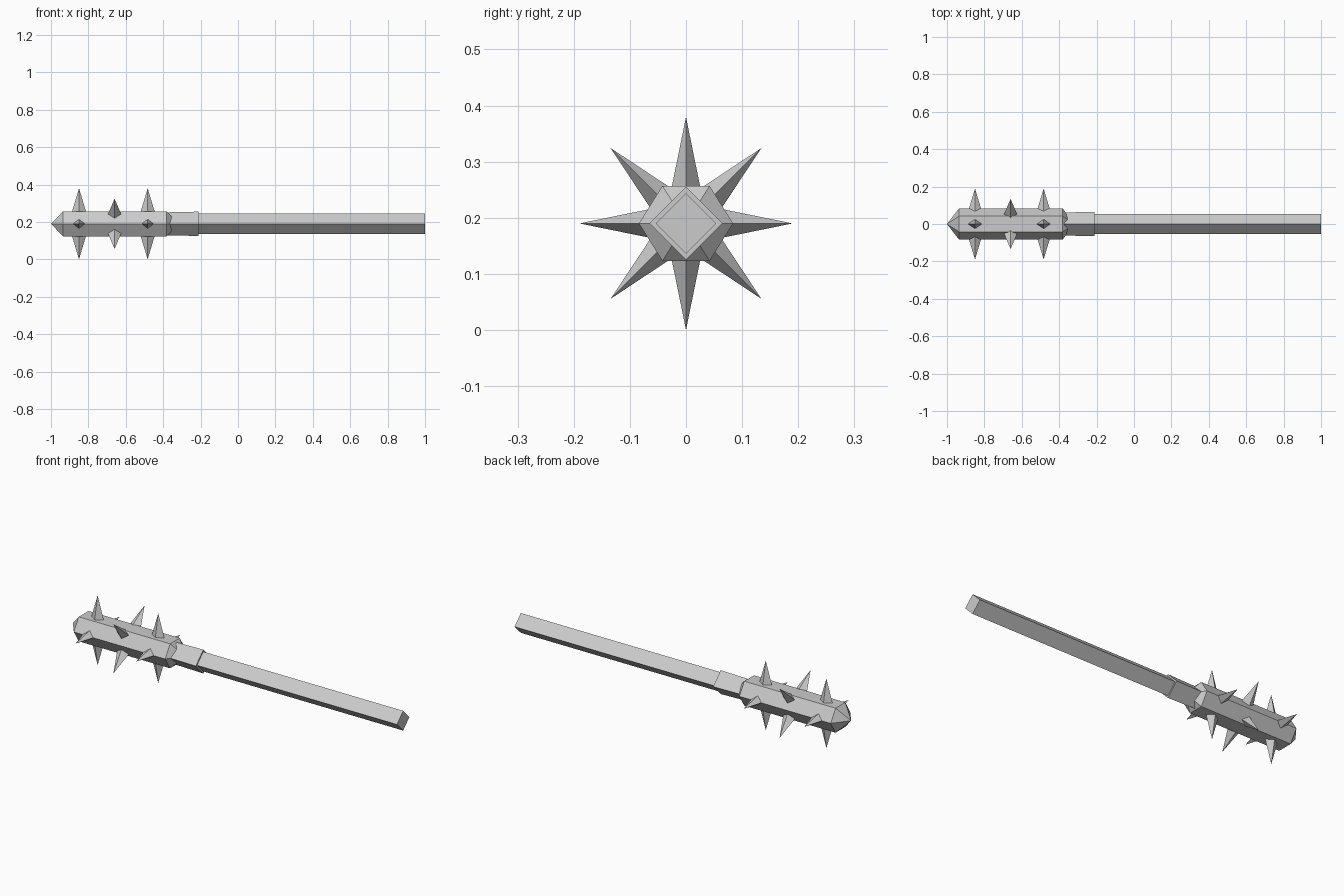
import bpy, bmesh
from math import pi, cos, sin
from mathutils import Matrix, Vector

cube = bpy.data.objects.get("Cube")
if cube:
    bpy.data.objects.remove(cube, do_unlink=True)

AXIS_Z = 0.19

grey = bpy.data.materials.new("steel_grey")
grey.use_nodes = True
grey.diffuse_color = (0.6, 0.6, 0.6, 1)
grey.node_tree.nodes["Principled BSDF"].inputs["Base Color"].default_value = (0.6, 0.6, 0.6, 1)


def finish(name, bm):
    """Turn a bmesh into a flat-shaded object on the weapon's axis."""
    bmesh.ops.recalc_face_normals(bm, faces=bm.faces)
    mesh = bpy.data.meshes.new(name)
    bm.to_mesh(mesh)
    bm.free()
    mesh.materials.append(grey)
    obj = bpy.data.objects.new(name, mesh)
    obj.location.z = AXIS_Z
    bpy.context.collection.objects.link(obj)
    return obj


def bar(name, sides, stations, z_scale=1.0):
    """Loft a polygon along x; each station is (x, radius), radius 0 is a point."""
    bm = bmesh.new()
    rings = []
    for x, r in stations:
        angles = [2 * pi * i / sides for i in range(sides)] if r else [0]
        rings.append([bm.verts.new((x, r * cos(a), r * sin(a) * z_scale)) for a in angles])
    for a, b in zip(rings, rings[1:]):
        for i in range(sides):
            quad = [a[i % len(a)], a[(i + 1) % len(a)], b[(i + 1) % len(b)], b[i % len(b)]]
            bm.faces.new(list(dict.fromkeys(quad)))
    for ring in (rings[0], rings[-1]):
        if len(ring) > 1:
            bm.faces.new(ring)
    return finish(name, bm)


def spike(name, x, angle):
    """Four-sided spike, longer along x, pointing outwards from the axis."""
    inner, tip = 0.04, 0.19
    bm = bmesh.new()
    bmesh.ops.create_cone(bm, cap_ends=True, segments=4, radius1=1, radius2=0,
                          depth=tip - inner)
    # Put the base corners on the x and y axes before stretching
    corner = max((v for v in bm.verts if v.co.z < 0), key=lambda v: v.co.x + 0.01 * v.co.y)
    turn = Vector((corner.co.x, corner.co.y)).angle_signed(Vector((1, 0)))
    bm.transform(Matrix.Rotation(-turn, 4, "Z"))
    bm.transform(Matrix.Diagonal((0.045, 0.0305, 1, 1)))
    bm.transform(Matrix.Translation((0, 0, (tip + inner) / 2)))
    bm.transform(Matrix.Translation((x, 0, 0)) @ Matrix.Rotation(angle, 4, "X"))
    finish(name, bm)


# Shaft and collar
bar("handle", 4, [(-0.3, 0.054), (1.0, 0.054)])
bar("collar", 4, [(-0.40, 0.061), (-0.21, 0.065)])

# Six-sided head with a shallow point at both ends
bar("head", 6, [(-1.0, 0), (-0.935, 0.084), (-0.382, 0.084), (-0.317, 0)], z_scale=0.92)

# Three rows of spikes, the middle row turned by an eighth
for row, (x, offset) in enumerate([(-0.85, 0), (-0.66, pi / 4), (-0.483, 0)], 1):
    for i in range(4):
        spike(f"spike_row{row}_{i + 1}", x, offset + i * pi / 2)
